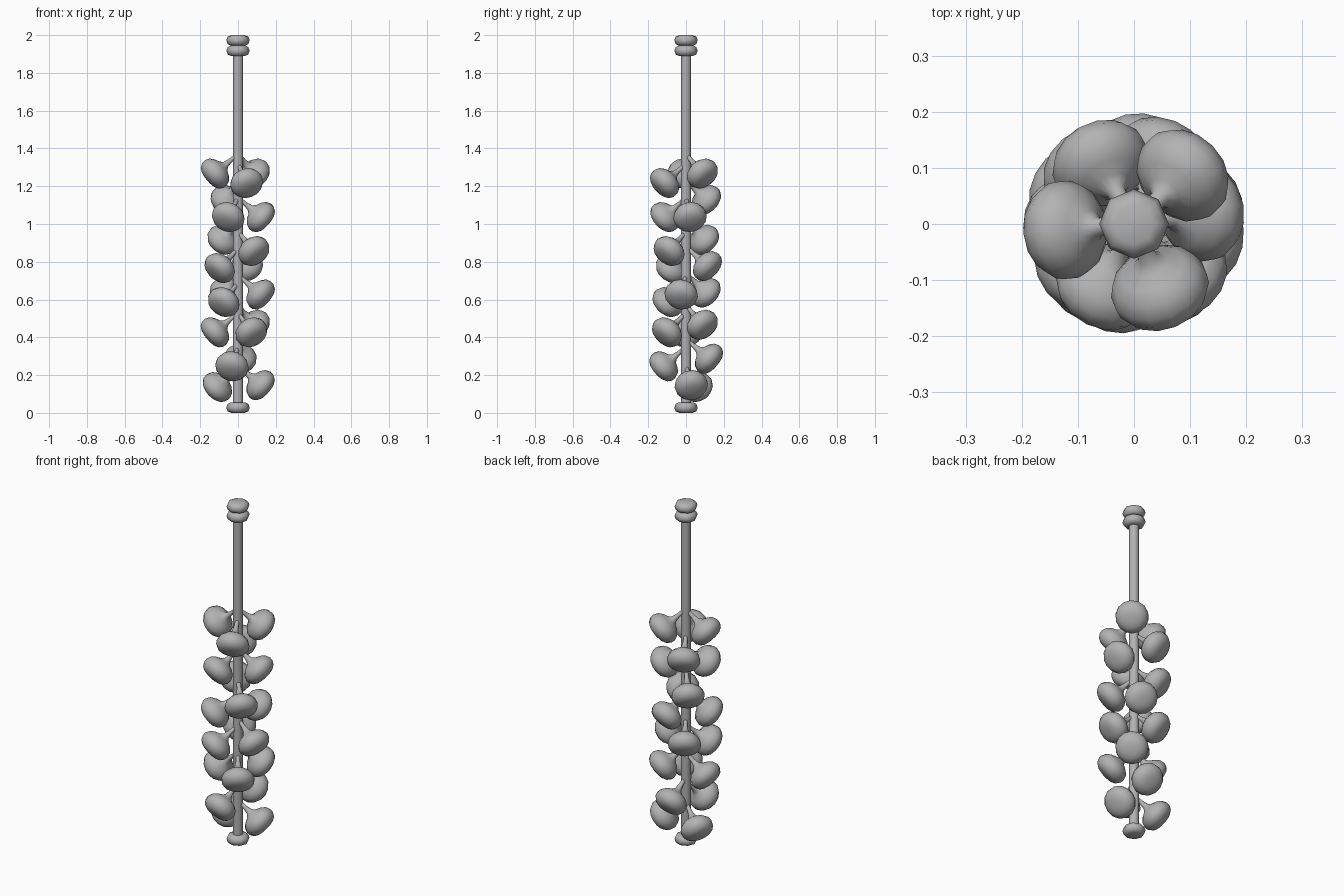
import bpy
import math
from mathutils import Matrix

cube = bpy.data.objects.get("Cube")
if cube:
    bpy.data.objects.remove(cube, do_unlink=True)

grey = bpy.data.materials.new("plain_grey")
grey.use_nodes = True
grey.diffuse_color = (0.45, 0.45, 0.45, 1)
grey.node_tree.nodes["Principled BSDF"].inputs["Base Color"].default_value = (0.45, 0.45, 0.45, 1)


def lathe(name, profile, sides, smooth_angle):
    """Revolve (radius, height) points about z, closing both ends with caps."""
    verts = [(r * math.cos(math.tau * i / sides), r * math.sin(math.tau * i / sides), z)
             for r, z in profile for i in range(sides)]
    faces = []
    for ring in range(len(profile) - 1):
        for i in range(sides):
            j = (i + 1) % sides
            a, b = ring * sides, (ring + 1) * sides
            faces.append((a + i, a + j, b + j, b + i))
    faces.append(tuple(reversed(range(sides))))
    faces.append(tuple(range(len(verts) - sides, len(verts))))
    mesh = bpy.data.meshes.new(name)
    mesh.from_pydata(verts, [], faces)
    mesh.materials.append(grey)
    obj = bpy.data.objects.new(name, mesh)
    bpy.context.collection.objects.link(obj)
    bpy.ops.object.select_all(action="DESELECT")
    obj.select_set(True)
    bpy.context.view_layer.objects.active = obj
    bpy.ops.object.shade_smooth_by_angle(angle=math.radians(smooth_angle))
    return obj


# Central stem
lathe("stem", [(0.027, 0.03), (0.027, 1.95)], 8, 60)

# Rounded end rings
ring_profile = [(0.036, -0.028), (0.054, -0.02), (0.062, 0), (0.054, 0.02), (0.036, 0.028)]
for name, z in (("bottom_ring", 0.028), ("lower_top_ring", 1.917), ("upper_top_ring", 1.972)):
    lathe(name, ring_profile, 8, 50).location.z = z

# Hanging bell: thin stalk on the stem, flaring to a fat rounded cap
bell_profile = [(0.010, 0), (0.012, 0.055), (0.018, 0.085), (0.032, 0.1), (0.058, 0.112),
                (0.079, 0.13), (0.089, 0.155), (0.087, 0.175), (0.074, 0.196),
                (0.053, 0.208), (0.028, 0.213), (0.008, 0.214)]

# Angle around the stem (degrees) and height of each bell's middle
bells = [(185, 1.27), (45, 1.27), (-68, 1.22), (119, 1.13), (245, 1.04), (10, 1.04),
         (130, 0.92), (-47, 0.86), (218, 0.77), (68, 0.78), (-12, 0.63), (232, 0.59),
         (121, 0.64), (182, 0.43), (-55, 0.43), (45, 0.47), (85, 0.29), (255, 0.25),
         (13, 0.15), (153, 0.14)]
droop = math.radians(40)
for n, (angle, z) in enumerate(bells):
    bell = lathe(f"bell_{n + 1}", bell_profile, 14, 70)
    bell.matrix_world = (Matrix.Translation((0, 0, z + 0.155 * math.sin(droop)))
                         @ Matrix.Rotation(math.radians(angle), 4, "Z")
                         @ Matrix.Rotation(math.pi / 2 + droop, 4, "Y"))
